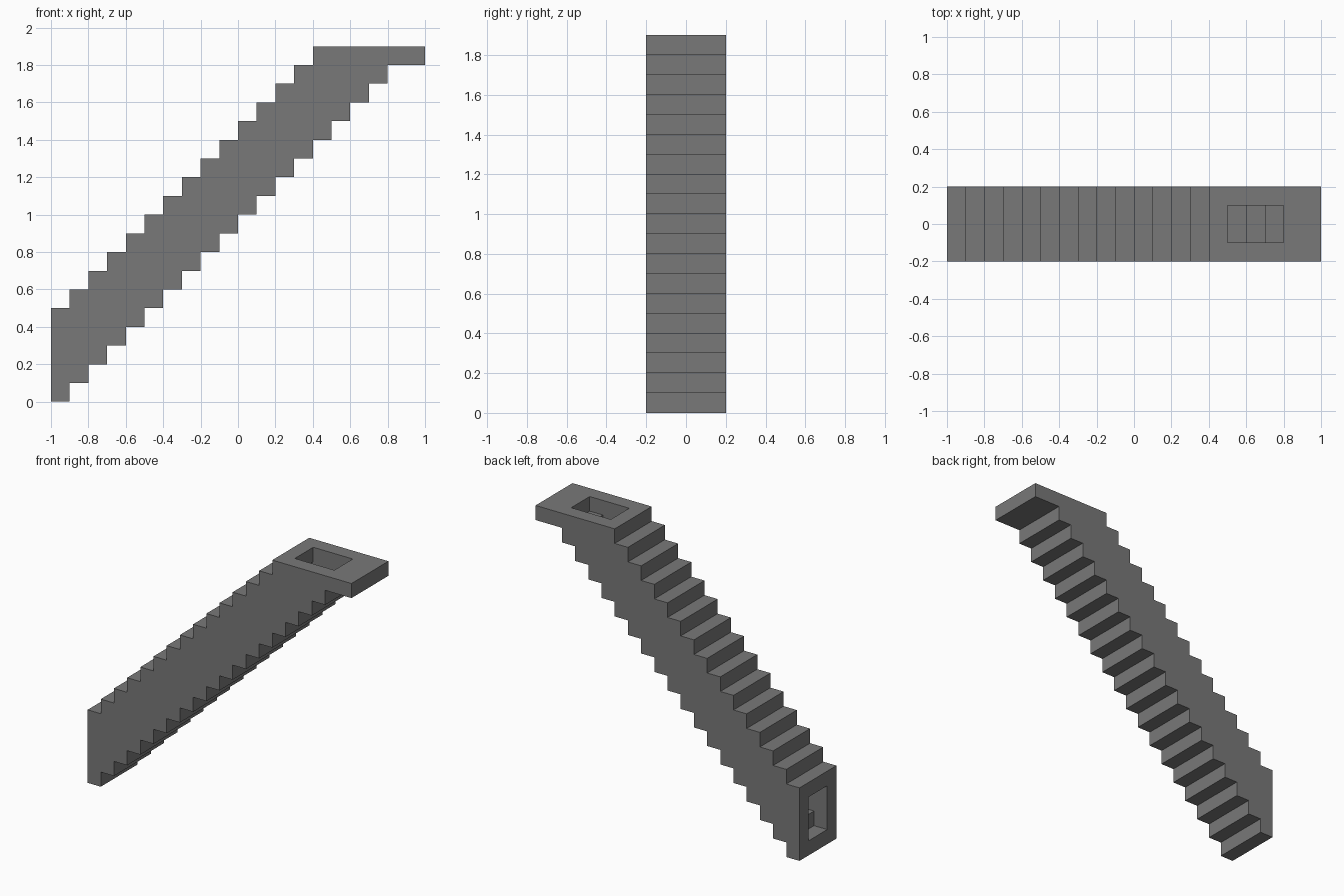
import bpy
import bmesh
from mathutils import Vector

cube = bpy.data.objects.get("Cube")
if cube:
    bpy.data.objects.remove(cube, do_unlink=True)

UNIT = 0.1          # wall thickness, step rise and step run
COLUMNS, TOP = 20, 19
LAST_STEP = 17      # column where the underside meets the landing


def make_material(name, rgb):
    mat = bpy.data.materials.new(name)
    mat.use_nodes = True
    color = (*rgb, 1.0)
    mat.diffuse_color = color
    mat.node_tree.nodes["Principled BSDF"].inputs["Base Color"].default_value = color
    return mat


def in_body(i, k):
    """Stepped outer profile, levelling off into a landing at the top."""
    return 0 <= i < COLUMNS and min(i, LAST_STEP + 1) <= k < min(i + 5, TOP)


def in_tunnel(i, j, k):
    """Stepped passage, open at the low end and through the landing."""
    ceiling = TOP if i >= 15 else i + 4
    return j in (-1, 0) and i <= LAST_STEP and i + 1 <= k < ceiling


def is_solid(i, j, k):
    return -2 <= j < 2 and in_body(i, k) and not in_tunnel(i, j, k)


def add_face(bm, cell, axis, sign):
    """Add the outward-facing side of one block."""
    u, v = (axis + 1) % 3, (axis + 2) % 3
    corners = [(0, 0), (1, 0), (1, 1), (0, 1)]
    verts = []
    for a, b in corners[::sign]:
        p = Vector(cell)
        p[axis] += sign > 0
        p[u] += a
        p[v] += b
        p.x -= COLUMNS / 2
        verts.append(bm.verts.new(p * UNIT))
    bm.faces.new(verts)


# Hollow stepped duct: keep only the surface between solid and air
bm = bmesh.new()
for i in range(COLUMNS):
    for j in range(-2, 2):
        for k in range(TOP):
            if not is_solid(i, j, k):
                continue
            for axis in range(3):
                for sign in (1, -1):
                    beside = [i, j, k]
                    beside[axis] += sign
                    if not is_solid(*beside):
                        add_face(bm, (i, j, k), axis, sign)

# Merge the blocks into clean flat faces
bmesh.ops.remove_doubles(bm, verts=bm.verts, dist=0.001)
bmesh.ops.dissolve_limit(bm, angle_limit=0.01, verts=bm.verts, edges=bm.edges)

mesh = bpy.data.meshes.new("stepped_duct")
bm.to_mesh(mesh)
bm.free()
mesh.materials.append(make_material("mid grey", (0.19, 0.19, 0.19)))
duct = bpy.data.objects.new("stepped_duct", mesh)
bpy.context.collection.objects.link(duct)
